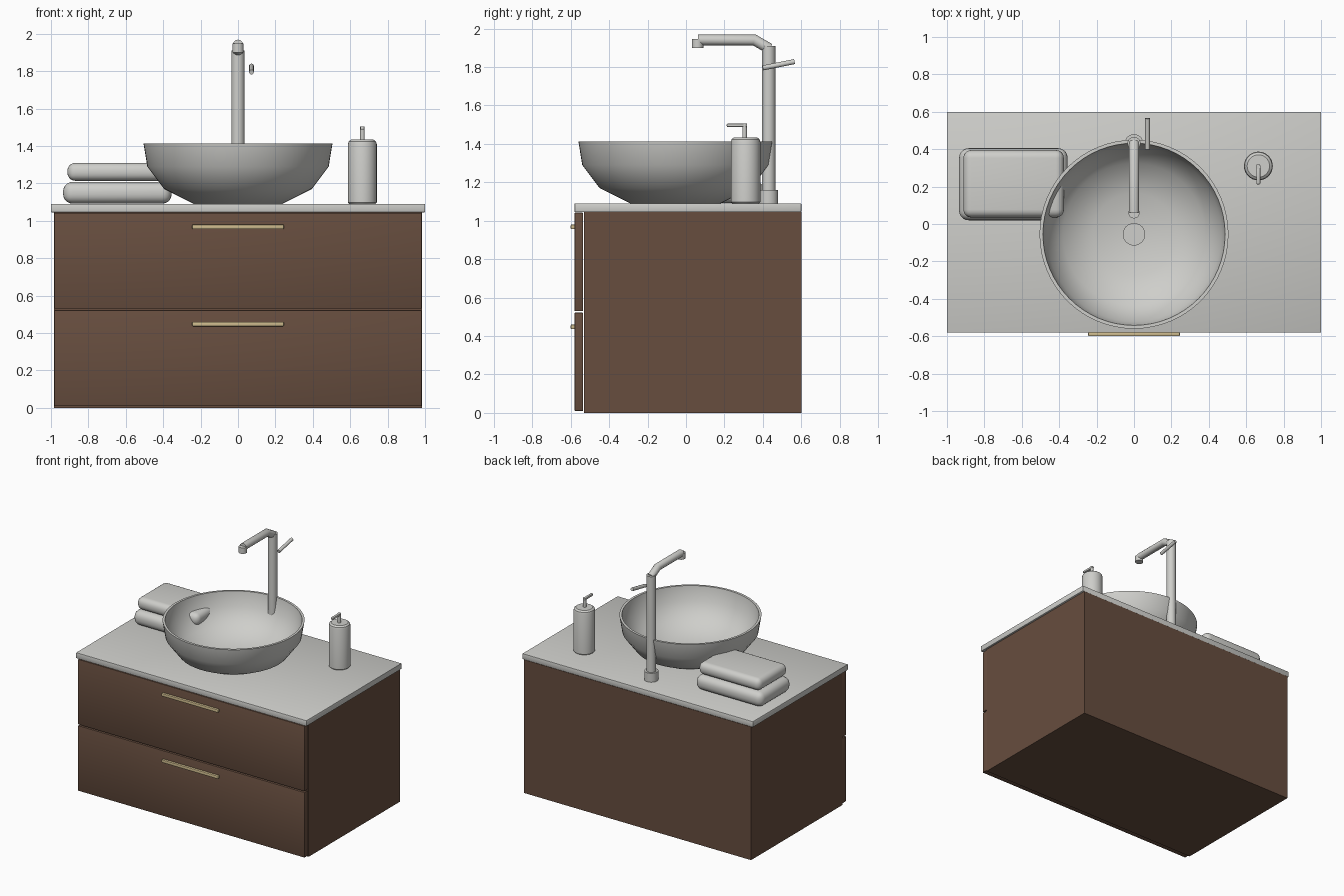
import bpy, bmesh, math
from mathutils import Vector

if "Cube" in bpy.data.objects:
    bpy.data.objects.remove(bpy.data.objects["Cube"])


def material(name, rgb):
    m = bpy.data.materials.new(name)
    m.diffuse_color = (*rgb, 1)
    m.use_nodes = True
    m.node_tree.nodes["Principled BSDF"].inputs["Base Color"].default_value = m.diffuse_color
    return m


WOOD = material("walnut_brown", (0.135, 0.075, 0.049))
BRASS = material("brass", (0.62, 0.50, 0.27))
PALE = material("pale_grey", (0.62, 0.62, 0.595))


def add(name, bm, mat, bevel=0.0, segments=2, angle=35):
    """Turn a bmesh into a shaded, optionally bevelled object."""
    bmesh.ops.recalc_face_normals(bm, faces=bm.faces)
    me = bpy.data.meshes.new(name)
    bm.to_mesh(me)
    bm.free()
    me.materials.append(mat)
    ob = bpy.data.objects.new(name, me)
    bpy.context.collection.objects.link(ob)
    bpy.ops.object.select_all(action='DESELECT')
    ob.select_set(True)
    bpy.context.view_layer.objects.active = ob
    if bevel:
        mod = ob.modifiers.new("bevel", 'BEVEL')
        mod.width, mod.segments = bevel, segments
        bpy.ops.object.modifier_apply(modifier=mod.name)
    bpy.ops.object.shade_smooth_by_angle(angle=math.radians(angle))
    return ob


def box(name, lo, hi, mat, bevel=0.0, segments=2):
    bm = bmesh.new()
    bmesh.ops.create_cube(bm, size=1)
    for v in bm.verts:
        v.co = [l + (c + 0.5) * (h - l) for c, l, h in zip(v.co, lo, hi)]
    return add(name, bm, mat, bevel, segments)


def lathe(name, profile, centre, mat, sides=32, angle=35):
    """Spin an (r, z) profile around a vertical axis at centre (x, y)."""
    bm = bmesh.new()
    verts = [bm.verts.new((centre[0] + r, centre[1], z)) for r, z in profile]
    edges = [bm.edges.new(p) for p in zip(verts, verts[1:])]
    bmesh.ops.spin(bm, geom=verts + edges, cent=(*centre, 0), axis=(0, 0, 1),
                   angle=math.tau, steps=sides)
    bmesh.ops.remove_doubles(bm, verts=bm.verts, dist=1e-4)
    return add(name, bm, mat, angle=angle)


def tube(name, points, radius, mat, sides=12):
    """Sweep a circle along a path lying in a plane of constant x."""
    pts = [Vector(p) for p in points]
    side = Vector((1, 0, 0))
    bm = bmesh.new()
    rings = []
    for i, p in enumerate(pts):
        a = (p - pts[max(i - 1, 0)]).normalized()
        b = (pts[min(i + 1, len(pts) - 1)] - p).normalized()
        t = (a + b).normalized()
        up = t.cross(side)
        stretch = 1 / max(t.dot(b if b.length else a), 0.5)
        rings.append([bm.verts.new(p + radius * (side * math.cos(k * math.tau / sides)
                      + up * stretch * math.sin(k * math.tau / sides)))
                      for k in range(sides)])
    for r, s in zip(rings, rings[1:]):
        for k in range(sides):
            bm.faces.new((r[k], r[(k + 1) % sides], s[(k + 1) % sides], s[k]))
    bm.faces.new(rings[0])
    bm.faces.new(rings[-1])
    return add(name, bm, mat)


# Cabinet, drawer fronts and handles
box("cabinet", (-0.985, -0.53, 0), (0.985, 0.60, 1.045), WOOD)
for label, z0, z1 in (("lower", 0.01, 0.522), ("upper", 0.53, 1.042)):
    box(label + "_drawer_front", (-0.983, -0.58, z0), (0.983, -0.536, z1), WOOD, 0.004)
    box(label + "_handle", (-0.245, -0.60, z1 - 0.086), (0.245, -0.578, z1 - 0.062), BRASS, 0.005)

# Counter
box("countertop", (-1, -0.58, 1.045), (1, 0.60, 1.09), PALE, 0.004)

# Vessel basin: outer wall, rim, inner wall
lathe("basin", [(0, 1.09), (0.235, 1.09), (0.395, 1.17), (0.485, 1.29), (0.505, 1.413),
                (0.487, 1.413), (0.467, 1.30), (0.38, 1.19), (0.22, 1.115), (0, 1.108)],
      (0, -0.055), PALE, 64, 45)
lathe("drain", [(0, 1.108), (0.06, 1.108), (0.06, 1.12), (0, 1.12)], (0, -0.055), PALE)

# Faucet
lathe("faucet_base", [(0, 1.09), (0.05, 1.09), (0.05, 1.16), (0, 1.16)], (0, 0.43), PALE)
lathe("faucet_column", [(0, 1.15), (0.035, 1.15), (0.035, 1.91), (0, 1.91)], (0, 0.43), PALE)
tube("faucet_spout", [(0, 0.435, 1.895), (0, 0.355, 1.941), (0, 0.062, 1.941)], 0.028, PALE)
lathe("spout_outlet", [(0, 1.90), (0.03, 1.90), (0.03, 1.947), (0, 1.947)], (0, 0.06), PALE, 24)
tube("faucet_lever", [(0.072, 0.40, 1.795), (0.072, 0.565, 1.828)], 0.013, PALE)

# Soap dispenser
lathe("soap_bottle", [(0, 1.09), (0.07, 1.09), (0.077, 1.097), (0.077, 1.41), (0.073, 1.424),
                      (0.06, 1.434), (0, 1.434)], (0.665, 0.31), PALE)
lathe("pump_neck", [(0, 1.42), (0.012, 1.42), (0.012, 1.505), (0, 1.505)], (0.665, 0.305), PALE, 16)
box("pump_nozzle", (0.655, 0.212, 1.488), (0.675, 0.318, 1.505), PALE, 0.004)

# Stack of folded towels
box("lower_towel", (-0.935, 0.02, 1.092), (-0.355, 0.405, 1.208), PALE, 0.05, 5)
box("upper_towel", (-0.912, 0.035, 1.214), (-0.375, 0.395, 1.31), PALE, 0.042, 5)
